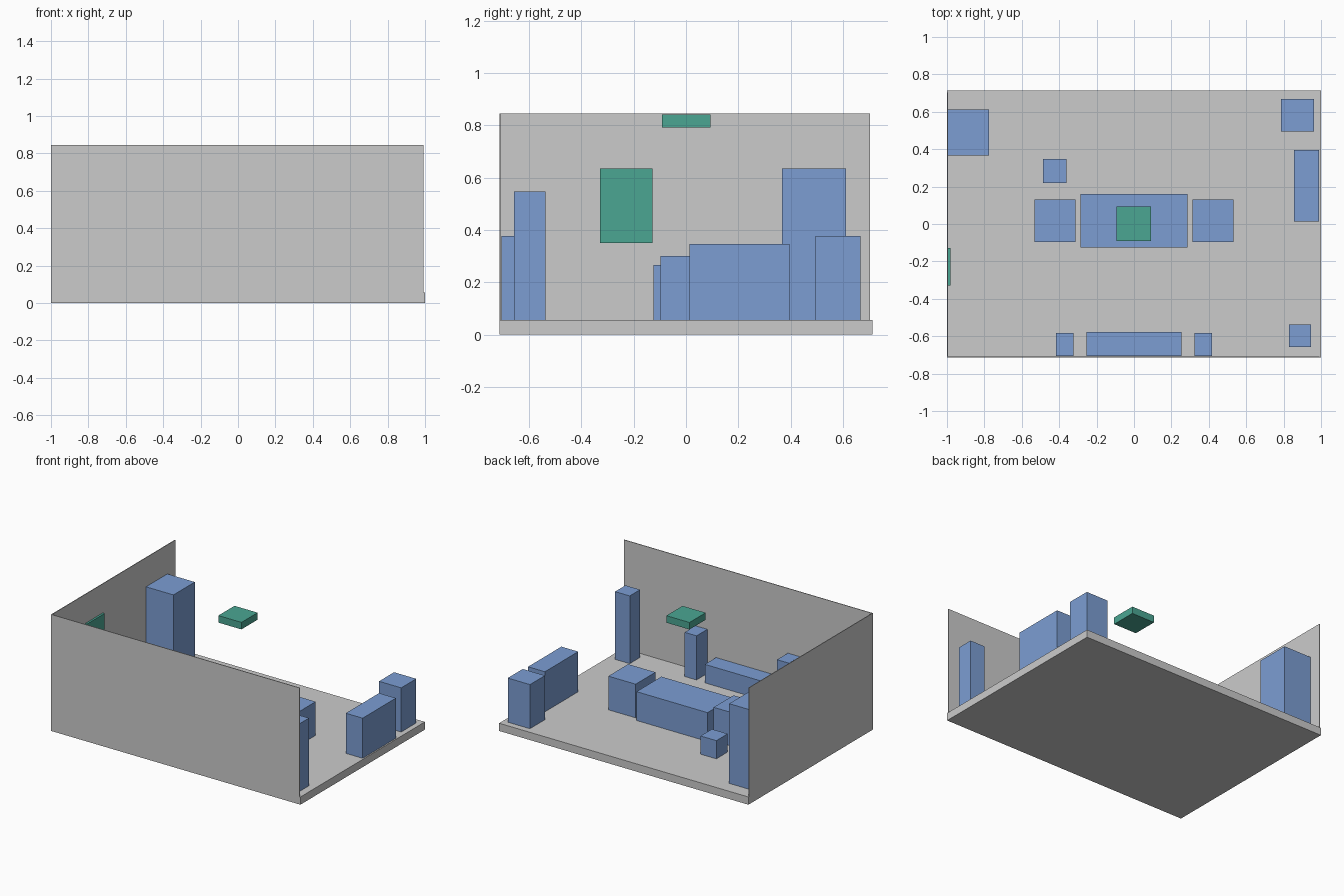
import bpy
import bmesh

if "Cube" in bpy.data.objects:
    bpy.data.objects.remove(bpy.data.objects["Cube"])


def material(name, color):
    m = bpy.data.materials.new(name)
    m.diffuse_color = color
    m.use_nodes = True
    m.node_tree.nodes["Principled BSDF"].inputs["Base Color"].default_value = m.diffuse_color
    return m


BLUE = material("furniture_blue", (0.20, 0.34, 0.65, 1))
GREEN = material("fixture_green", (0.07, 0.38, 0.29, 1))
FLOOR = 0.056


def box(name, x, y, z, mat=None):
    """Axis-aligned box from (min, max) ranges."""
    bm = bmesh.new()
    bmesh.ops.create_cube(bm, size=1)
    for v in bm.verts:
        for i, (lo, hi) in enumerate((x, y, z)):
            v.co[i] = hi if v.co[i] > 0 else lo
    me = bpy.data.meshes.new(name)
    bm.to_mesh(me)
    bm.free()
    if mat:
        me.materials.append(mat)
    ob = bpy.data.objects.new(name, me)
    bpy.context.collection.objects.link(ob)
    return ob


def furniture(name, x, y, top):
    return box(name, x, y, (FLOOR, top), BLUE)


# Room shell: floor slab and two thin walls
box("floor", (-1, 1), (-0.713, 0.713), (0, FLOOR))
box("front_wall", (-1, 0.993), (-0.713, -0.708), (0, 0.845))
box("left_wall", (-1, -0.995), (-0.708, 0.704), (0, 0.845))

# Central table with a chair at each end
furniture("table", (-0.285, 0.285), (-0.125, 0.16), 0.265)
for side, s in (("left", -1), ("right", 1)):
    furniture(side + "_chair", tuple(sorted((s * 0.313, s * 0.532))), (-0.097, 0.13), 0.30)
    # Stands flanking the bench on the front wall
    furniture(side + "_stand", tuple(sorted((s * 0.323, s * 0.418))), (-0.706, -0.582), 0.376)

# Bench on the front wall
furniture("bench", (-0.255, 0.253), (-0.706, -0.577), 0.19)

# Pieces around the room
furniture("stool", (-0.487, -0.36), (0.218, 0.348), 0.188)
furniture("wardrobe", (-0.995, -0.775), (0.367, 0.612), 0.634)
furniture("sideboard", (0.855, 0.99), (0.014, 0.396), 0.347)
furniture("cabinet", (0.785, 0.963), (0.495, 0.667), 0.376)
furniture("floor_lamp", (0.828, 0.946), (-0.657, -0.538), 0.547)

# Hung fixtures
box("ceiling_light", (-0.093, 0.092), (-0.092, 0.093), (0.791, 0.842), GREEN)
box("wall_picture", (-0.995, -0.98), (-0.328, -0.129), (0.349, 0.634), GREEN)
